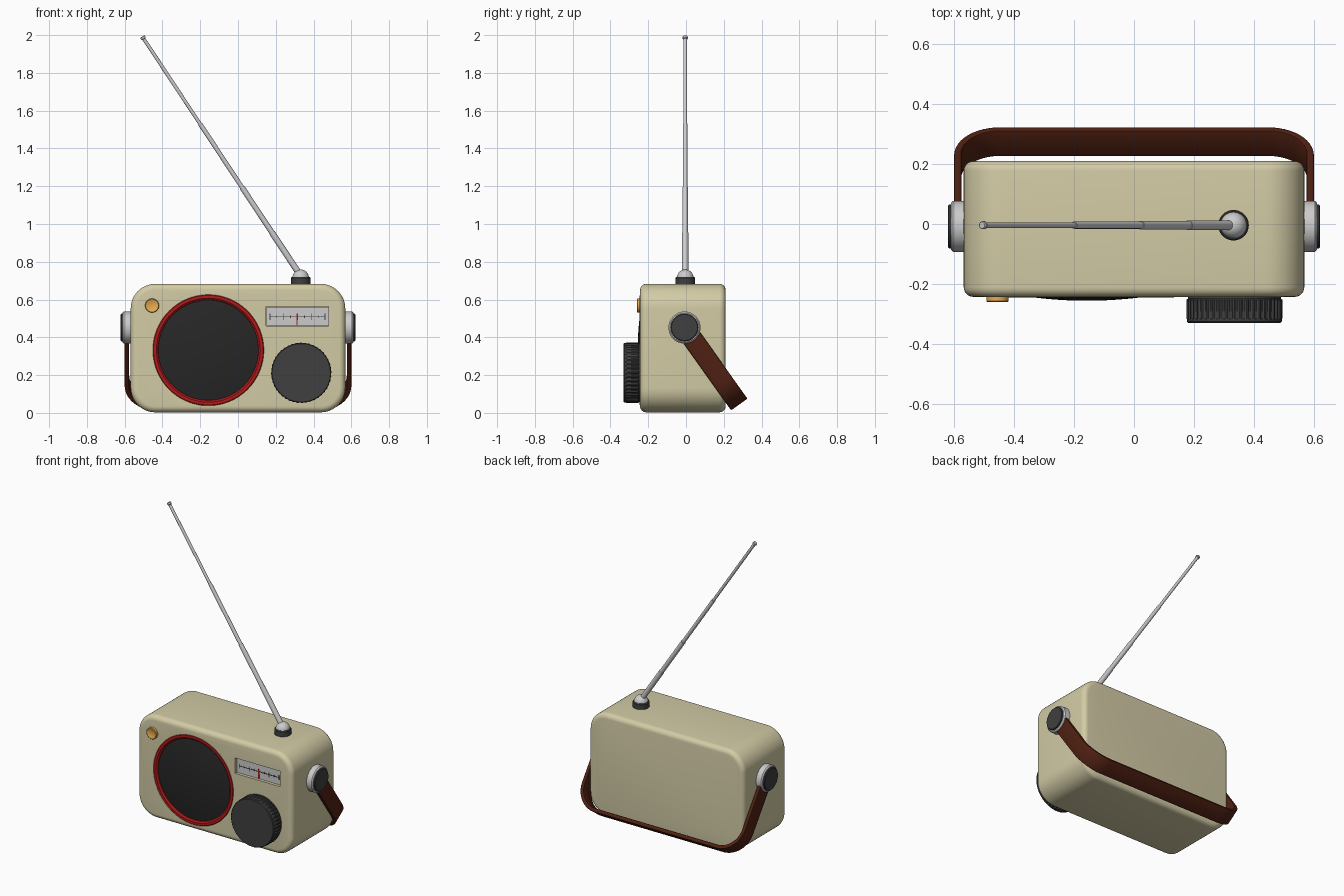
import bpy, bmesh, math
from mathutils import Vector, Matrix

if "Cube" in bpy.data.objects:
    bpy.data.objects.remove(bpy.data.objects["Cube"])


def material(name, r, g, b):
    m = bpy.data.materials.new(name)
    m.diffuse_color = (r, g, b, 1)
    m.use_nodes = True
    m.node_tree.nodes["Principled BSDF"].inputs["Base Color"].default_value = m.diffuse_color
    return m


CREAM = material("cream", 0.65, 0.60, 0.38)
RED = material("red", 0.45, 0.01, 0.01)
BLACK = material("black", 0.02, 0.02, 0.02)
DARK = material("dark_grey", 0.05, 0.05, 0.05)
BROWN = material("brown_leather", 0.08, 0.015, 0.006)
GOLD = material("gold", 0.80, 0.40, 0.08)


def finish(name, bm, mat=None, loc=(0, 0, 0), rot=None):
    bmesh.ops.recalc_face_normals(bm, faces=bm.faces)
    if rot:
        bm.transform(rot)
    me = bpy.data.meshes.new(name)
    bm.to_mesh(me)
    bm.free()
    ob = bpy.data.objects.new(name, me)
    bpy.context.collection.objects.link(ob)
    ob.location = loc
    if mat:
        me.materials.append(mat)
    smooth(ob)
    return ob


def smooth(ob):
    bpy.ops.object.select_all(action='DESELECT')
    ob.select_set(True)
    bpy.context.view_layer.objects.active = ob
    bpy.ops.object.shade_smooth_by_angle(angle=math.radians(32))


def lathe(name, profile, loc, axis, mat=None, segs=64, closed=False):
    """Revolve (radius, height[, groove depth]) points about the axis."""
    bm = bmesh.new()
    rings = []
    for p in profile:
        r, h, dip = (*p, 0)[:3]
        if r == 0:
            rings.append([bm.verts.new((0, 0, h))] * segs)
            continue
        ring = []
        for i in range(segs):
            a = 2 * math.pi * i / segs
            q = r - (dip if i % 4 > 1 else 0)
            ring.append(bm.verts.new((q * math.cos(a), q * math.sin(a), h)))
        rings.append(ring)
    pairs = list(zip(rings, rings[1:]))
    if closed:
        pairs.append((rings[-1], rings[0]))
    for lo, hi in pairs:
        for i in range(segs):
            j = (i + 1) % segs
            bm.faces.new(dict.fromkeys((lo[i], lo[j], hi[j], hi[i])))
    rot = Vector(axis).to_track_quat('Z', 'Y').to_matrix().to_4x4()
    return finish(name, bm, mat, loc, rot)


def box(name, lo, hi, mat=None, bevel=0):
    bm = bmesh.new()
    lo, hi = Vector(lo), Vector(hi)
    bmesh.ops.create_cube(bm, size=1, matrix=Matrix.Translation((lo + hi) / 2) @ Matrix.Diagonal((*(hi - lo), 1)))
    if bevel:
        bmesh.ops.bevel(bm, geom=bm.edges[:], offset=bevel, segments=3, profile=0.5, affect='EDGES')
    return finish(name, bm, mat)


def arc(cx, cz, r, a0, a1, n):
    return [(cx + r * math.cos(math.radians(a0 + (a1 - a0) * i / n)),
             cz + r * math.sin(math.radians(a0 + (a1 - a0) * i / n))) for i in range(n + 1)]


FRONT, BACK = -0.243, 0.21

# Body: rounded rectangle extruded front to back, rims filleted
W, H, R = 0.568, 0.683, 0.13
outline = []
for k, (cx, cz) in enumerate([(W - R, H - R), (R - W, H - R), (R - W, R + 0.003), (W - R, R + 0.003)]):
    outline += arc(cx, cz, R, 90 * k, 90 * k + 90, 12)
bm = bmesh.new()
face = bm.faces.new([bm.verts.new((x, FRONT, z)) for x, z in outline])
ext = bmesh.ops.extrude_face_region(bm, geom=[face], use_keep_orig=True)
for v in ext["geom"]:
    if isinstance(v, bmesh.types.BMVert):
        v.co.y = BACK
rims = [e for e in bm.edges if abs(e.verts[0].co.y - e.verts[1].co.y) < 1e-4]
bmesh.ops.bevel(bm, geom=rims, offset=0.032, segments=6, profile=0.5, affect='EDGES')
body = finish("body", bm, CREAM)

# Recesses for the speaker and the tuning scale
SPK = (-0.157, FRONT, 0.332)
cutters = [lathe("speaker_cutter", [(0, -0.03), (0.294, -0.03), (0.294, 0.05), (0, 0.05)], SPK, (0, -1, 0), segs=96),
           box("scale_cutter", (0.148, -0.3, 0.460), (0.480, FRONT + 0.025, 0.562))]
for c in cutters:
    c.hide_render = True
    mod = body.modifiers.new("cut", 'BOOLEAN')
    mod.object = c
    mod.solver = 'EXACT'
    bpy.context.view_layer.objects.active = body
    bpy.ops.object.modifier_apply(modifier=mod.name)
    bpy.data.objects.remove(c)
smooth(body)

# Speaker: red ring and domed grille
lathe("speaker_ring", [(0.294, -0.03), (0.294, -0.002), (0.290, 0.002), (0.275, 0.002),
                       (0.266, -0.006), (0.262, -0.03)], SPK, (0, -1, 0), RED, 96, closed=True)
dome = [(0.267 * math.sin(math.pi / 2 * i / 12), 0) for i in range(13)]
dome = [(r, 0.013 - 0.025 * (r / 0.267) ** 2) for r, _ in dome]
lathe("speaker_grille", dome + [(0.267, -0.028), (0, -0.028)], SPK, (0, -1, 0), BLACK, 96)

# Tuning scale: plate, ticks and needle
PL = FRONT + 0.016
box("scale_plate", (0.150, PL, 0.462), (0.478, FRONT + 0.026, 0.560))
box("scale_line", (0.168, PL - 0.002, 0.507), (0.462, PL + 0.002, 0.511), DARK)
for i in range(9):
    x, h = 0.169 + 0.0365 * i, 0.016 if i % 2 == 0 else 0.007
    box("scale_tick", (x - 0.002, PL - 0.002, 0.509 - h), (x + 0.002, PL + 0.002, 0.509 + h), DARK)
box("scale_needle", (0.309, PL - 0.004, 0.463), (0.315, PL + 0.002, 0.525), RED)

# Ridged tuning knob
lathe("tuning_knob", [(0, -0.01), (0.155, -0.01), (0.155, 0.006), (0.160, 0.010, 0.005), (0.160, 0.072, 0.005),
                      (0.158, 0.076), (0.158, 0.083), (0.154, 0.087), (0, 0.087)],
      (0.335, FRONT, 0.212), (0, -1, 0), DARK, 176)

# Gold push button
lathe("power_button", [(0, -0.01), (0.037, -0.01), (0.037, 0.014), (0.034, 0.017), (0.030, 0.016),
                       (0.018, 0.012), (0, 0.010)], (-0.455, FRONT, 0.568), (0, -1, 0), GOLD, 40)

# Handle pivots on both sides
PIVOT_Y, PIVOT_Z = -0.008, 0.452
for s in (-1, 1):
    at, ax = (s * W, PIVOT_Y, PIVOT_Z), (s, 0, 0)
    lathe("handle_pivot", [(0, -0.01), (0.085, -0.01), (0.085, 0.036), (0.078, 0.043), (0, 0.043)], at, ax)
    lathe("pivot_cap", [(0, 0.03), (0.073, 0.03), (0.073, 0.049), (0.069, 0.053), (0, 0.053)], at, ax, DARK)

# Leather handle: flat U-shaped strap swung down behind the body
LEN, T, HX, RC = 0.50, 0.024, 0.600, 0.155
path = []
for inset in (0, T):
    hx, ln, r = HX - inset, LEN - inset, RC - inset
    path.append([(-hx, 0)] + [(x, -z) for x, z in arc(r - hx, r - ln, r, 180, 270, 12)]
                + [(x, -z) for x, z in arc(hx - r, r - ln, r, 270, 360, 12)] + [(hx, 0)])
along, across = Vector((0, 0.58, -0.815)), Vector((0, 0.815, 0.58))
bm = bmesh.new()
rows = []
for (xo, do), (xi, di) in zip(*path):
    rows.append([bm.verts.new(Vector((x, 0, 0)) + along * d + across * w)
                 for x, d, w in ((xo, do, -0.053), (xo, do, 0.053), (xi, di, 0.053), (xi, di, -0.053))])
for a, b in zip(rows, rows[1:]):
    for i in range(4):
        bm.faces.new((a[i], a[(i + 1) % 4], b[(i + 1) % 4], b[i]))
bm.faces.new(rows[0])
bm.faces.new(rows[-1])
long_edges = [bm.edges.get((a[i], b[i])) for a, b in zip(rows, rows[1:]) for i in range(4)]
bmesh.ops.bevel(bm, geom=long_edges, offset=0.006, segments=2, profile=0.5, affect='EDGES')
finish("handle_strap", bm, BROWN, (0, PIVOT_Y, PIVOT_Z))

# Telescopic antenna: collar, ball joint, stepped rod and tip
AX, AY = 0.332, -0.004
lathe("antenna_collar", [(0, -0.01), (0.051, -0.01), (0.051, 0.032), (0.047, 0.037), (0, 0.037)],
      (AX, AY, H), (0, 0, 1), DARK, 48)
ball = [(0.044 * math.sin(math.pi * i / 16), -0.044 * math.cos(math.pi * i / 16)) for i in range(1, 16)]
lathe("antenna_ball", [(0, -0.044)] + ball + [(0, 0.044)], (AX, AY, 0.715), (0, 0, 1), None, 40)
foot, tip = Vector((AX, AY, 0.725)), Vector((-0.506, AY, 1.991))
axis = (tip - foot).normalized()
full = (tip - foot).length
rod = [(0, 0)]
stops = [0, 0.18, 0.37, 0.635, 0.99]
for r, a, b in zip((0.0165, 0.0145, 0.0120, 0.0095), stops, stops[1:]):
    rod += [(r, a * full), (r, b * full)]
lathe("antenna_rod", rod + [(0, 0.99 * full)], foot, axis, None, 24)
lathe("antenna_tip", [(0, -0.014), (0.011, -0.014), (0.0135, -0.011), (0.0135, -0.001), (0.011, 0.002), (0, 0.002)],
      tip, axis, None, 24)
